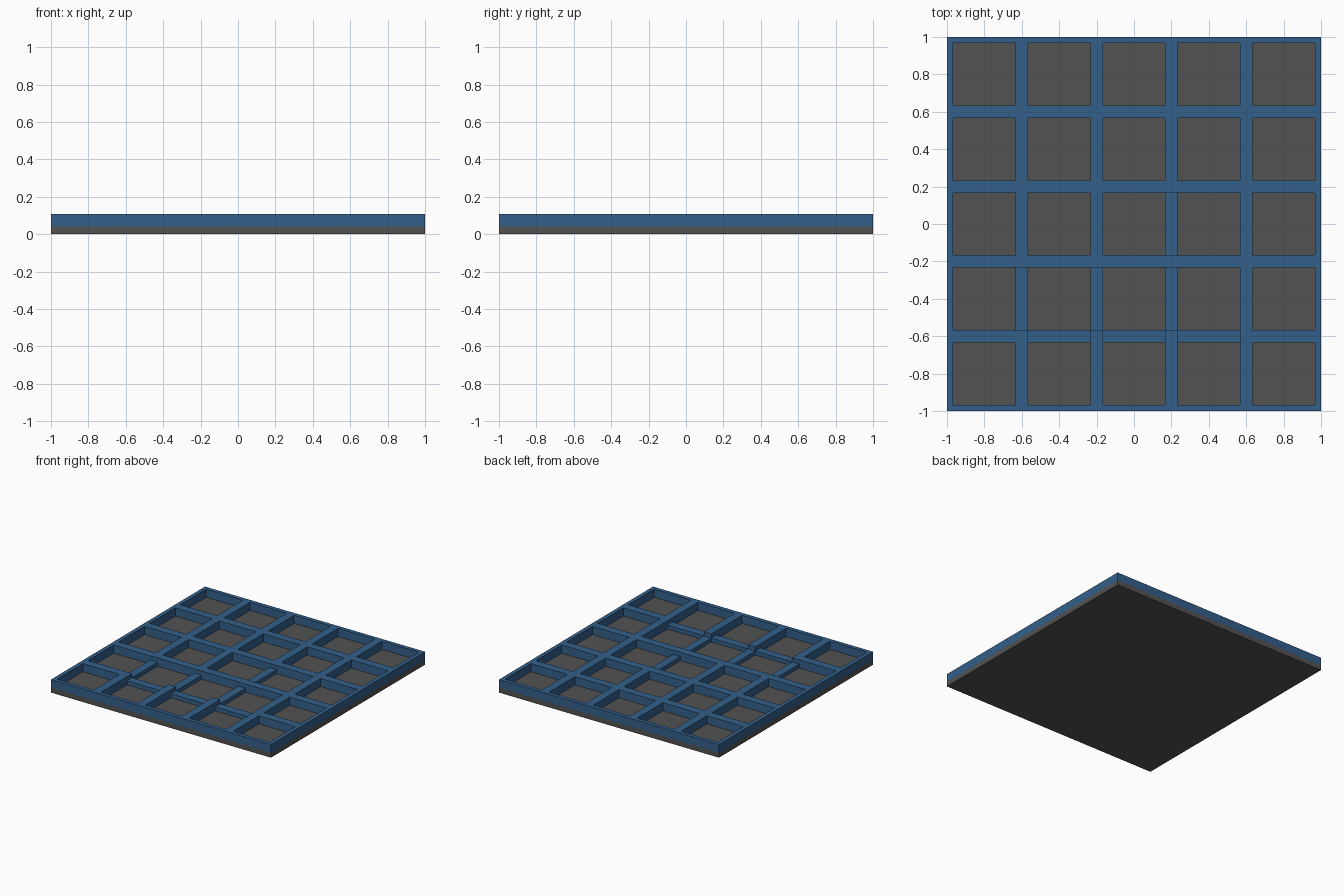
import bpy
import bmesh

cube = bpy.data.objects.get("Cube")
if cube:
    bpy.data.objects.remove(cube, do_unlink=True)

PITCH, HALF_WALL = 0.4, 1 / 30
FLOOR, LOW, TOP = 0.04, 0.073, 0.107


def material(name, rgb):
    m = bpy.data.materials.new(name)
    m.use_nodes = True
    m.diffuse_color = (*rgb, 1)
    m.node_tree.nodes["Principled BSDF"].inputs["Base Color"].default_value = (*rgb, 1)
    return m


def add_object(name, bm, mat):
    mesh = bpy.data.meshes.new(name)
    bm.to_mesh(mesh)
    bm.free()
    mesh.materials.append(mat)
    ob = bpy.data.objects.new(name, mesh)
    bpy.context.collection.objects.link(ob)
    return ob


blue = material("wall blue", (0.033, 0.115, 0.255))
grey = material("floor grey", (0.084, 0.084, 0.084))

# Floor slab
bm = bmesh.new()
bmesh.ops.create_cube(bm, size=1)
for v in bm.verts:
    v.co = (v.co.x * 2, v.co.y * 2, (v.co.z + 0.5) * FLOOR)
add_object("floor_slab", bm, grey)

# Grid lines: walls alternate with cells, so odd tile indices are cells
lines = [-1.0]
for i in range(6):
    c = -1 + i * PITCH
    lines += [c - HALF_WALL, c + HALF_WALL]
lines = [-1.0] + lines[2:-1] + [1.0]
N = len(lines) - 1

# Lowered wall segments as (column, row) tile indices
low_walls = {(3, 2), (5, 2), (7, 2),      # along the front row
             (2, 3), (4, 3), (6, 3),      # between cells of the second row
             (6, 5)}                      # in the middle row


def height(i, j):
    if not (0 <= i < N and 0 <= j < N) or (i % 2 and j % 2):
        return FLOOR
    return LOW if (i, j) in low_walls else TOP


# Wall lattice: a top for each wall tile, and a side wherever the height drops
bm = bmesh.new()


def quad(*points):
    bm.faces.new([bm.verts.new(p) for p in points])


for i in range(N):
    for j in range(N):
        h = height(i, j)
        if h == FLOOR:
            continue
        x0, x1, y0, y1 = lines[i], lines[i + 1], lines[j], lines[j + 1]
        quad((x0, y0, h), (x1, y0, h), (x1, y1, h), (x0, y1, h))
        sides = [((0, -1), (x0, y0), (x1, y0)), ((1, 0), (x1, y0), (x1, y1)),
                 ((0, 1), (x1, y1), (x0, y1)), ((-1, 0), (x0, y1), (x0, y0))]
        for (di, dj), a, b in sides:
            n = height(i + di, j + dj)
            if n < h:
                quad((*a, n), (*b, n), (*b, h), (*a, h))
bmesh.ops.remove_doubles(bm, verts=bm.verts[:], dist=1e-5)
# Merge flat areas of equal height
bmesh.ops.dissolve_limit(bm, angle_limit=0.01, verts=bm.verts[:], edges=bm.edges[:])
bmesh.ops.triangulate(bm, faces=[f for f in bm.faces if len(f.verts) > 4])
add_object("wall_lattice", bm, blue)
